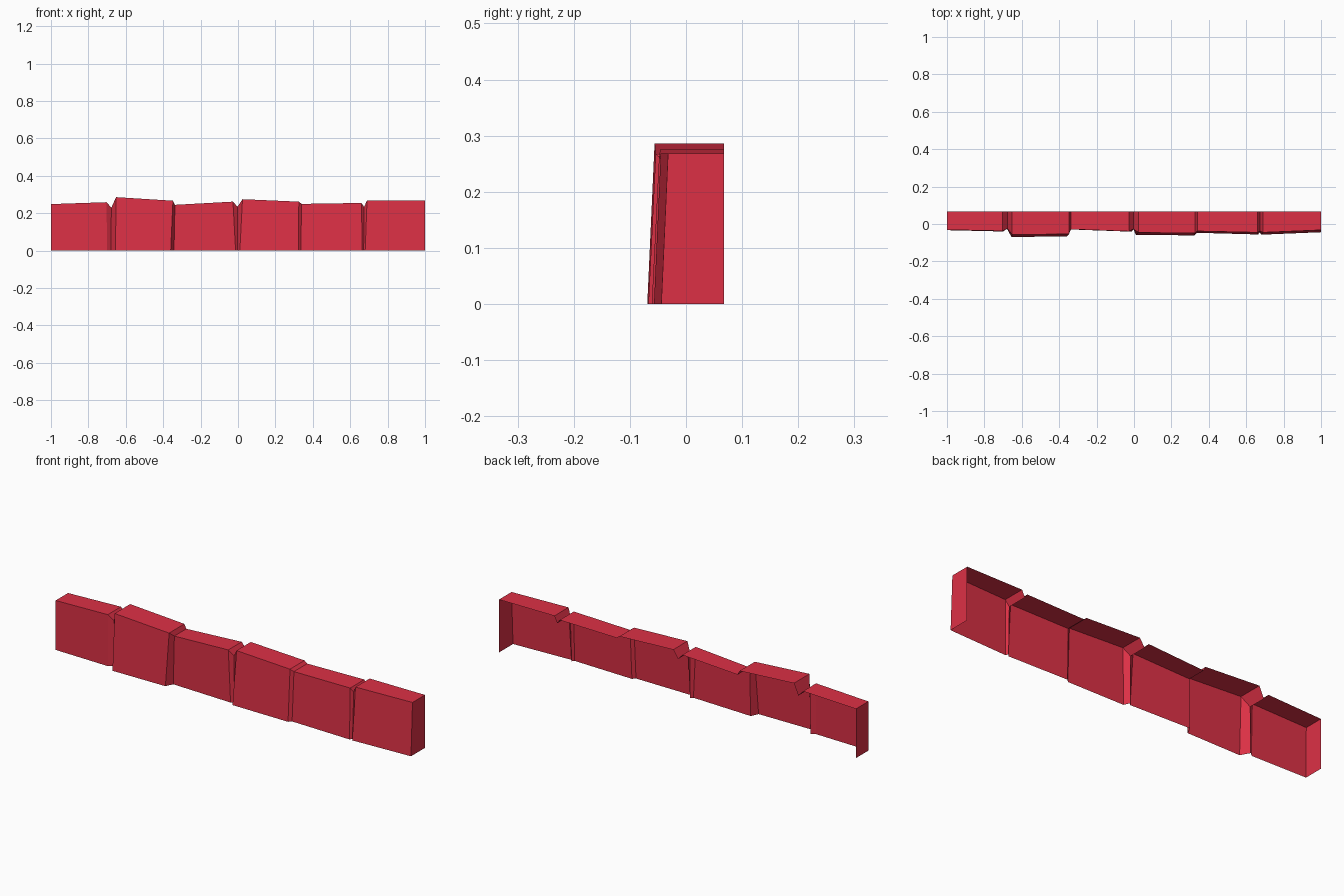
import bpy
import bmesh

cube = bpy.data.objects.get("Cube")
if cube:
    bpy.data.objects.remove(cube, do_unlink=True)

red = bpy.data.materials.new("brick_red")
red.use_nodes = True
colour = (0.72, 0.03, 0.06, 1)
red.diffuse_color = colour
red.node_tree.nodes["Principled BSDF"].inputs["Base Color"].default_value = colour

BACK = 0.068

# Stations along the row: top x, bottom x, top height, front y at top, front y at bottom
STATIONS = [
    (-1, -1, .249, -.031, -.033),
    (-.703, -.7, .259, -.037, -.04),        # end of first block
    (-.677, -.68, .23, -.024, -.024),       # groove
    (-.652, -.655, .286, -.056, -.069),     # second block
    (-.348, -.36, .267, -.054, -.067),
    (-.337, -.342, .245, -.028, -.029),     # third block
    (-.027, -.013, .262, -.039, -.041),
    (-.003, -.003, .235, -.027, -.028),     # groove
    (.024, .01, .275, -.046, -.058),        # fourth block
    (.325, .323, .262, -.048, -.061),
    (.34, .336, .25, -.038, -.047),         # fifth block
    (.66, .664, .255, -.045, -.056),
    (.674, .672, .235, -.037, -.044),       # groove
    (.69, .68, .268, -.045, -.057),         # sixth block
    (1, 1, .268, -.032, -.044),
]

# Stone row: a thin shell with front, top and ends, open at the back and below
bm = bmesh.new()
rows = []
for top_x, low_x, height, top_y, low_y in STATIONS:
    points = [(low_x, low_y, 0), (top_x, top_y, height), (top_x, BACK, height)]
    rows.append([bm.verts.new(p) for p in points])
for a, b in zip(rows, rows[1:]):
    for i in range(2):
        bm.faces.new((a[i], b[i], b[i + 1], a[i + 1]))

# End caps
for row, x in ((rows[0], -1), (rows[-1], 1)):
    corner = bm.verts.new((x, BACK, 0))
    cap = row + [corner]
    bm.faces.new(cap if x < 0 else cap[::-1])

mesh = bpy.data.meshes.new("stone_row")
bm.to_mesh(mesh)
bm.free()
mesh.materials.append(red)
stone_row = bpy.data.objects.new("stone_row", mesh)
bpy.context.collection.objects.link(stone_row)
